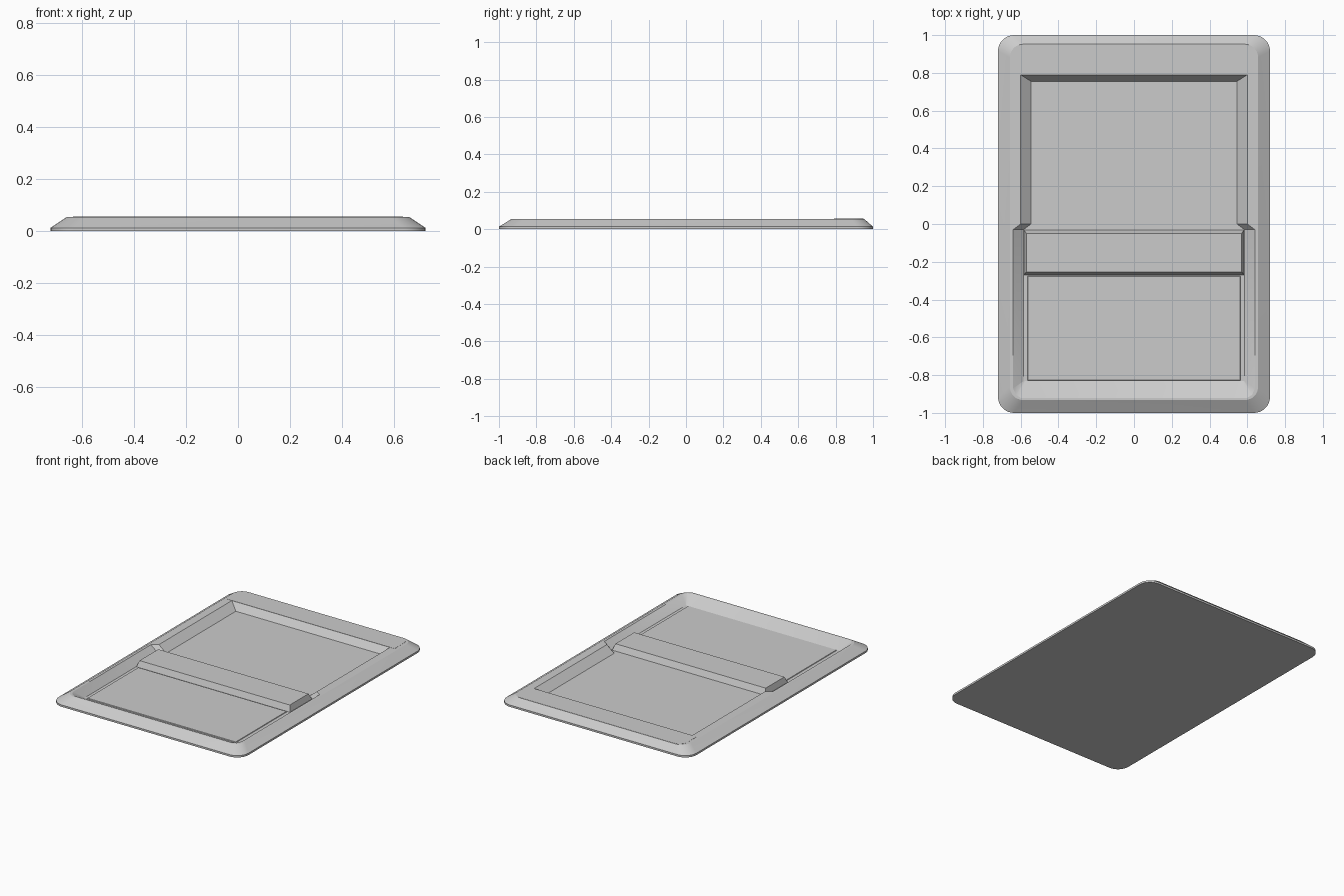
import bpy, bmesh, math

if "Cube" in bpy.data.objects:
    bpy.data.objects.remove(bpy.data.objects["Cube"])


def rounded_rect(x, y0, y1, r, n=8, r_back=None):
    """Counter-clockwise outline, symmetric in x."""
    rb = r if r_back is None else r_back
    pts = []
    for cx, cy, rad, start in ((x - r, y0 + r, r, -90), (x - rb, y1 - rb, rb, 0),
                               (-x + rb, y1 - rb, rb, 90), (-x + r, y0 + r, r, 180)):
        for i in range(n + 1):
            a = math.radians(start + 90 * i / n)
            pts.append((cx + rad * math.cos(a), cy + rad * math.sin(a)))
    return pts


def mirrored(half):
    """Close a right-hand outline (front to back) across x = 0."""
    return half + [(-x, y) for x, y in reversed(half)]


def ring(bm, pts, z):
    return [bm.verts.new((x, y, z)) for x, y in pts]


def bridge(bm, a, b):
    n = len(a)
    for i in range(n):
        j = (i + 1) % n
        bm.faces.new((a[i], a[j], b[j], b[i]))


def finish(bm, name, smooth=False):
    bmesh.ops.recalc_face_normals(bm, faces=bm.faces)
    mesh = bpy.data.meshes.new(name)
    bm.to_mesh(mesh)
    bm.free()
    ob = bpy.data.objects.new(name, mesh)
    bpy.context.collection.objects.link(ob)
    if smooth:
        bpy.ops.object.select_all(action='DESELECT')
        ob.select_set(True)
        bpy.context.view_layer.objects.active = ob
        bpy.ops.object.shade_smooth_by_angle(angle=math.radians(25))
    return ob


def loft(name, layers, smooth=False):
    """Closed solid through (outline, z) layers."""
    bm = bmesh.new()
    rings = [ring(bm, p, z) for p, z in layers]
    for a, b in zip(rings, rings[1:]):
        bridge(bm, a, b)
    bm.faces.new(rings[0])
    bm.faces.new(rings[-1])
    return finish(bm, name, smooth)


def rect(x0, x1, y0, y1):
    return [(x0, y0), (x1, y0), (x1, y1), (x0, y1)]


TOP, FLOOR = 0.055, 0.010

# Tray frame: bevelled outer wall, flat rim, stepped recess with sloping walls
bm = bmesh.new()
base = ring(bm, rounded_rect(0.72, -1.0, 1.0, 0.085), 0)
lip = ring(bm, rounded_rect(0.72, -1.0, 1.0, 0.085), 0.013)
rim = ring(bm, rounded_rect(0.657, -0.932, 0.952, 0.07), TOP)
mouth = ring(bm, mirrored([(0.60, -0.92), (0.625, -0.905), (0.64, -0.87),
                           (0.64, -0.03), (0.60, 0.0), (0.60, 0.79)]), TOP)
floor = ring(bm, mirrored([(0.575, -0.832), (0.58, -0.831), (0.585, -0.83),
                           (0.585, -0.03), (0.545, 0.0), (0.545, 0.755)]), FLOOR)
bm.faces.new(base)
bridge(bm, base, lip)
bridge(bm, lip, rim)
bridge(bm, mouth, floor)
bm.faces.new(floor)
edges = []
for loop in (rim, mouth):
    for i, v in enumerate(loop):
        edges.append(bm.edges.get((v, loop[(i + 1) % len(loop)])))
bmesh.ops.triangle_fill(bm, edges=edges, use_beauty=True, use_dissolve=False)
finish(bm, "tray_frame", smooth=True)

# Raised divider bar between the two bays
loft("divider_bar", [(rect(-0.583, 0.583, -0.27, -0.03), FLOOR - 0.002),
                     (rect(-0.57, 0.57, -0.253, -0.05), 0.05)])

# Thin panel lying in the front bay
loft("front_bay_panel", [(rect(-0.565, 0.565, -0.83, -0.275), FLOOR - 0.002),
                         (rect(-0.562, 0.562, -0.827, -0.278), FLOOR + 0.004)])

# Back cover strip, split into a long and a short section
outline = rounded_rect(0.635, 0.79, 0.95, 0.002, r_back=0.06)
split = 0.36
for name, keep_left in (("back_cover_long", True), ("back_cover_short", False)):
    ob = loft(name, [(outline, TOP - 0.003), (outline, TOP + 0.001)])
    bm = bmesh.new()
    bm.from_mesh(ob.data)
    cut = bmesh.ops.bisect_plane(bm, geom=bm.verts[:] + bm.edges[:] + bm.faces[:],
                                 plane_co=(split, 0, 0), plane_no=(1, 0, 0),
                                 clear_outer=keep_left, clear_inner=not keep_left)
    bmesh.ops.holes_fill(bm, edges=[e for e in bm.edges if e.is_boundary])
    bm.to_mesh(ob.data)
    bm.free()
